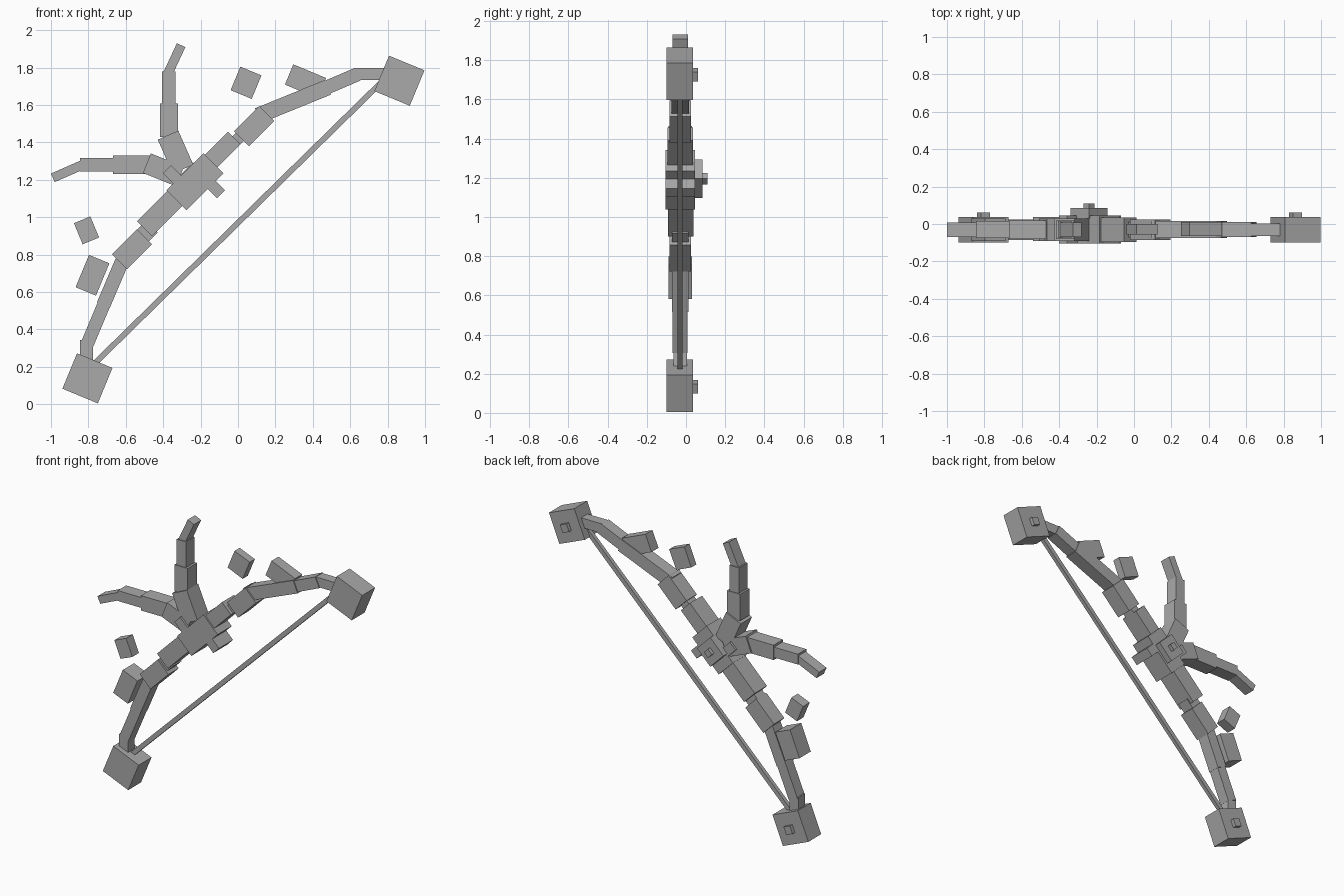
import bpy, math
from mathutils import Matrix

grey = bpy.data.materials.new("stone grey")
grey.diffuse_color = (0.4, 0.4, 0.4, 1)


def box(name, x, z, length, width, angle, y0, y1):
    """Box centred at (x, z), turned in the x-z plane, spanning y0..y1."""
    bpy.ops.mesh.primitive_cube_add(size=1)
    ob = bpy.context.object
    ob.name = name
    ob.data.transform(Matrix.Translation((x, (y0 + y1) / 2, z))
                      @ Matrix.Rotation(-math.radians(angle), 4, 'Y')
                      @ Matrix.Diagonal((length, y1 - y0, width, 1)))
    ob.data.materials.append(grey)


def bar(name, p, q, width, depth, mid=-0.03):
    """Straight bar running from p to q in the x-z plane."""
    dx, dz = q[0] - p[0], q[1] - p[1]
    box(name, (p[0] + q[0]) / 2, (p[1] + q[1]) / 2, math.hypot(dx, dz), width,
        math.degrees(math.atan2(dz, dx)), mid - depth / 2, mid + depth / 2)


# Weights at the bow tips, each with a stud on the back
for side, x, z in (("upper", 0.863, 1.73), ("lower", -0.805, 0.139)):
    box(side + "_tip_block", x, z, 0.205, 0.205, -22.5, -0.1, 0.037)
    box(side + "_tip_stud", x, z - 0.005, 0.052, 0.052, -22.5, 0.03, 0.062)

# String
bar("string", (-0.77, 0.215), (0.77, 1.725), 0.03, 0.026)

# Upper limb
bar("upper_limb_inner", (0.107, 1.543), (0.481, 1.695), 0.085, 0.09)
bar("upper_limb_outer", (0.449, 1.683), (0.64, 1.765), 0.074, 0.08)
bar("upper_limb_end", (0.62, 1.765), (0.82, 1.765), 0.064, 0.068)

# Lower limb
bar("lower_limb_inner", (-0.62, 0.765), (-0.72, 0.53), 0.075, 0.085)
bar("lower_limb_outer", (-0.71, 0.55), (-0.807, 0.32), 0.07, 0.076)
bar("lower_limb_end", (-0.81, 0.345), (-0.81, 0.2), 0.067, 0.068)

# Grip: collars, necks and handles on either side of the hub
box("lower_collar", -0.567, 0.829, 0.19, 0.113, 45, -0.085, 0.025)
box("upper_collar", 0.086, 1.487, 0.19, 0.115, 45, -0.085, 0.025)
bar("lower_neck", (-0.62, 0.79), (-0.46, 0.95), 0.088, 0.085)
bar("upper_neck", (-0.05, 1.37), (0.09, 1.51), 0.06, 0.08)
bar("lower_handle", (-0.5, 0.939), (-0.25, 1.189), 0.113, 0.13, -0.027)
bar("upper_handle", (-0.02, 1.423), (-0.23, 1.213), 0.095, 0.13, -0.03)

# Hub with two prongs, back plate and stud
box("hub", -0.23, 1.19, 0.278, 0.15, 45, -0.105, 0.045)
bar("outer_prong", (-0.38, 1.257), (-0.25, 1.127), 0.06, 0.15)
bar("inner_prong", (-0.09, 1.123), (-0.22, 1.253), 0.06, 0.15)
box("hub_back_plate", -0.24, 1.195, 0.14, 0.14, 45, 0.03, 0.085)
box("hub_stud", -0.24, 1.195, 0.042, 0.042, 45, 0.08, 0.11)

# Two tapering branches: points and widths, root to tip
branches = {
    "tall_branch": [((-0.294, 1.257), (-0.374, 1.439), 0.12),
                    ((-0.369, 1.428), (-0.369, 1.607), 0.098),
                    ((-0.37, 1.60), (-0.37, 1.78), 0.07),
                    ((-0.374, 1.77), (-0.304, 1.92), 0.05)],
    "side_branch": [((-0.31, 1.218), (-0.487, 1.289), 0.113),
                    ((-0.465, 1.281), (-0.668, 1.281), 0.1),
                    ((-0.66, 1.281), (-0.845, 1.281), 0.07),
                    ((-0.83, 1.281), (-0.99, 1.211), 0.05)],
}
for name, parts in branches.items():
    for i, (p, q, w) in enumerate(parts):
        bar(f"{name}_{i + 1}", p, q, w, (0.12, 0.1, 0.09, 0.078)[i])

# Floating fragments beside the limbs
box("upper_fragment_large", 0.361, 1.727, 0.19, 0.117, -22.5, -0.065, 0.01)
box("lower_fragment_large", -0.778, 0.69, 0.118, 0.187, -22.5, -0.09, 0.03)
box("upper_fragment_small", 0.043, 1.719, 0.122, 0.136, -22.5, -0.055, 0.0)
box("lower_fragment_small", -0.81, 0.93, 0.095, 0.122, 22.5, -0.065, 0.005)
